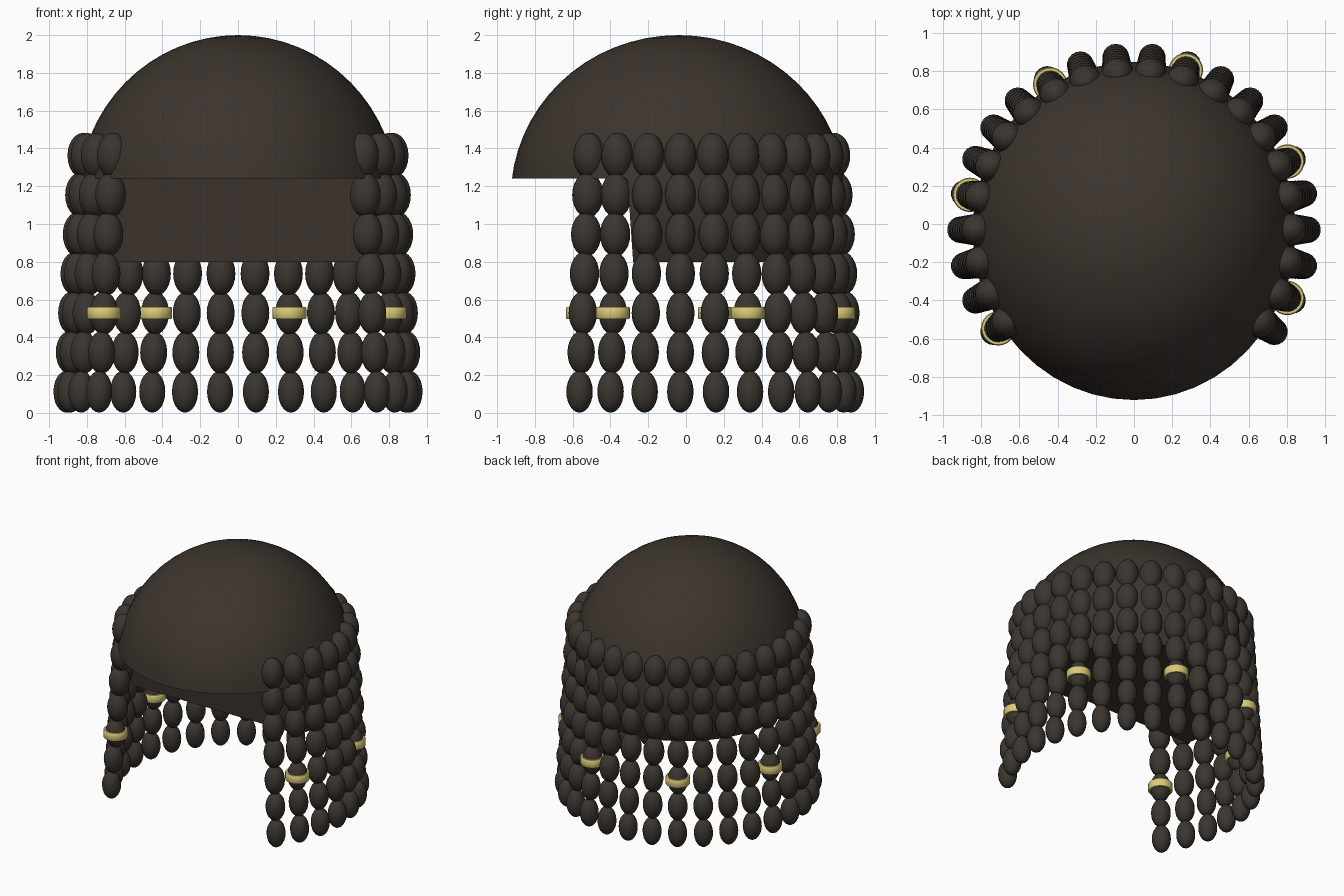
import bpy, bmesh, math
from mathutils import Matrix, Vector

if "Cube" in bpy.data.objects:
    bpy.data.objects.remove(bpy.data.objects["Cube"])

STRANDS, ROWS = 22, 7
STRAND_CENTRE_Y = -0.03


def material(name, colour):
    mat = bpy.data.materials.new(name)
    mat.use_nodes = True
    mat.diffuse_color = (*colour, 1)
    bsdf = mat.node_tree.nodes["Principled BSDF"]
    bsdf.inputs["Base Color"].default_value = (*colour, 1)
    bsdf.inputs["Roughness"].default_value = 0.8
    return mat


def finish(bm, name, mat, location=(0, 0, 0)):
    for face in bm.faces:
        face.smooth = True
    mesh = bpy.data.meshes.new(name)
    bm.to_mesh(mesh)
    bm.free()
    mesh.materials.append(mat)
    obj = bpy.data.objects.new(name, mesh)
    obj.location = location
    bpy.context.collection.objects.link(obj)
    return obj


def sharpen(obj, degrees):
    with bpy.context.temp_override(object=obj, active_object=obj, selected_objects=[obj],
                                   selected_editable_objects=[obj]):
        bpy.ops.object.shade_smooth_by_angle(angle=math.radians(degrees))


cap_brown = material("dark brown cap", (0.046, 0.035, 0.027))
braid_brown = material("dark brown braid", (0.044, 0.036, 0.029))
gold = material("pale gold", (0.72, 0.60, 0.19))

# Hair cap: solid ellipsoid, cut high over the face and lower behind it
bm = bmesh.new()
bmesh.ops.create_uvsphere(bm, u_segments=48, v_segments=32, radius=1,
                          matrix=Matrix.Translation((0, -0.04, 1.14)) @ Matrix.Diagonal((0.845, 0.888, 0.86, 1)))
cap = finish(bm, "hair_cap", cap_brown)

# Stepped cutter: fringe level, leaning face wall, nape level
bm = bmesh.new()
step = [(-2, 1.24), (-0.31, 1.24), (-0.28, 0.8), (2, 0.8), (2, -1), (-2, -1)]
profile = bm.faces.new([bm.verts.new((-2, y, z)) for y, z in step])
sides = bmesh.ops.extrude_face_region(bm, geom=[profile])["geom"]
bmesh.ops.translate(bm, vec=(4, 0, 0), verts=[v for v in sides if isinstance(v, bmesh.types.BMVert)])
bmesh.ops.recalc_face_normals(bm, faces=bm.faces[:])
cutter = finish(bm, "cap_cutter", cap_brown)
cutter.hide_render = True

boolean = cap.modifiers.new("cut", "BOOLEAN")
boolean.operation = "DIFFERENCE"
boolean.solver = "EXACT"
boolean.object = cutter
cut_mesh = bpy.data.meshes.new_from_object(cap.evaluated_get(bpy.context.evaluated_depsgraph_get()))
cap.modifiers.clear()
cap.data = cut_mesh
bpy.data.objects.remove(cutter)
sharpen(cap, 35)


# Braids: strands of overlapping oval knots, spreading and thinning downwards
def knot(row):
    t = row / (ROWS - 1)
    return 0.819 + 0.089 * t, 1.362 - 0.2083 * row, 0.085 - 0.015 * t, 0.121 - 0.01 * t


def add_band(name, location):
    # Short tube with softened rims
    bm = bmesh.new()
    profile = [(0.066, -0.032), (0.085, -0.032), (0.09, -0.025),
               (0.09, 0.025), (0.085, 0.032), (0.066, 0.032)]
    verts = [bm.verts.new((r, 0, z)) for r, z in profile]
    edges = [bm.edges.new((a, b)) for a, b in zip(verts, verts[1:] + verts[:1])]
    bmesh.ops.spin(bm, geom=verts + edges, cent=(0, 0, 0), axis=(0, 0, 1),
                   angle=math.tau, steps=24, use_duplicate=False)
    bmesh.ops.remove_doubles(bm, verts=bm.verts[:], dist=0.0001)
    bmesh.ops.recalc_face_normals(bm, faces=bm.faces[:])
    sharpen(finish(bm, name, gold, location), 50)


for i in range(STRANDS):
    angle = math.radians(12 * (i - (STRANDS - 1) / 2))
    out = Vector((math.sin(angle), math.cos(angle), 0))
    bm = bmesh.new()
    for row in range(ROWS):
        spread, z, width, height = knot(row)
        place = Matrix.Translation(out * spread + Vector((0, STRAND_CENTRE_Y, z)))
        bmesh.ops.create_uvsphere(bm, u_segments=18, v_segments=12, radius=1,
                                  matrix=place @ Matrix.Diagonal((width, width, height, 1)))
    finish(bm, f"braid_{i + 1}", braid_brown)
    # Gold band on every fourth braid
    if i % 4 == 0:
        spread, z, _, _ = knot(4)
        add_band(f"gold_band_{i // 4 + 1}", out * spread + Vector((0, STRAND_CENTRE_Y, z)))
